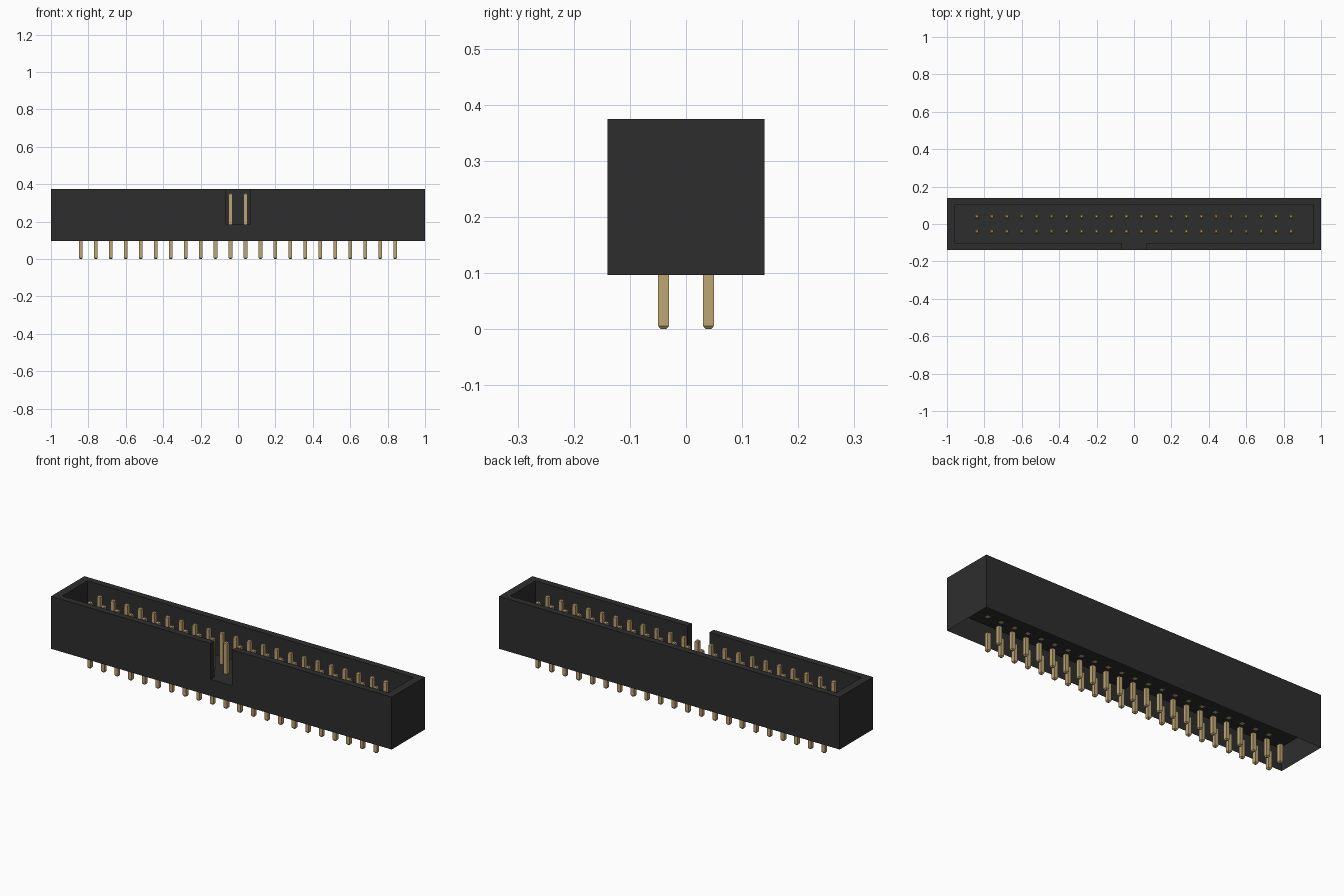
import bpy
import bmesh

cube = bpy.data.objects.get("Cube")
if cube:
    bpy.data.objects.remove(cube, do_unlink=True)

BASE, FLOOR, TOP = 0.097, 0.185, 0.375   # housing heights
PITCH, COLUMNS = 0.08, 22


def material(name, color):
    mat = bpy.data.materials.new(name)
    mat.use_nodes = True
    mat.diffuse_color = color
    mat.node_tree.nodes["Principled BSDF"].inputs["Base Color"].default_value = color
    return mat


black = material("black plastic", (0.027, 0.027, 0.027, 1))
gold = material("gold metal", (0.52, 0.38, 0.17, 1))


def add_object(name, bm, mat):
    mesh = bpy.data.meshes.new(name)
    bm.to_mesh(mesh)
    bm.free()
    mesh.materials.append(mat)
    obj = bpy.data.objects.new(name, mesh)
    bpy.context.collection.objects.link(obj)
    return obj


def ring(bm, points, z):
    return [bm.verts.new((x, y, z)) for x, y in points]


def bridge(bm, upper, lower):
    n = len(upper)
    for i in range(n):
        j = (i + 1) % n
        bm.faces.new((lower[i], lower[j], upper[j], upper[i]))


# Housing: C-shaped wall with a key slot, recessed floor and open underside
w, d = 1.0, 0.14
iw, idp, slot = 0.957, 0.105, 0.064
outer = [(slot, -d), (w, -d), (w, d), (-w, d), (-w, -d), (-slot, -d)]
inner = [(-slot, -idp), (-iw, -idp), (-iw, idp), (iw, idp), (iw, -idp), (slot, -idp)]
bm = bmesh.new()
rim = ring(bm, outer + inner, TOP)
middle = ring(bm, outer + inner, FLOOR)
skirt = ring(bm, outer, BASE)
bm.faces.new(rim)
bridge(bm, rim, middle)
bm.faces.new(list(reversed(middle[5:] + middle[:1])))
bridge(bm, middle[:6], skirt)
add_object("housing", bm, black)


# Pins: square posts with a small tapered tip, repeated as a two-row grid
def pin_grid(name, sections):
    bm = bmesh.new()
    rings = []
    for z, r in sections:
        rings.append(ring(bm, [(-r, -r), (r, -r), (r, r), (-r, r)], z))
    for lower, upper in zip(rings, rings[1:]):
        bridge(bm, upper, lower)
    bm.faces.new(list(reversed(rings[0])))
    bm.faces.new(rings[-1])
    obj = add_object(name, bm, gold)
    obj.location = (-PITCH * (COLUMNS - 1) / 2, -PITCH / 2, 0)
    for axis, count in ((0, COLUMNS), (1, 2)):
        arr = obj.modifiers.new("repeat", "ARRAY")
        arr.count = count
        arr.use_relative_offset = False
        arr.use_constant_offset = True
        offset = [0, 0, 0]
        offset[axis] = PITCH
        arr.constant_offset_displace = offset


HALF, TIP = 0.0098, 0.005
pin_grid("contact_pins", [(FLOOR - 0.001, TIP), (FLOOR, HALF), (0.347, HALF), (0.353, TIP)])
pin_grid("solder_pins", [(0, TIP), (0.006, HALF), (BASE, HALF)])
